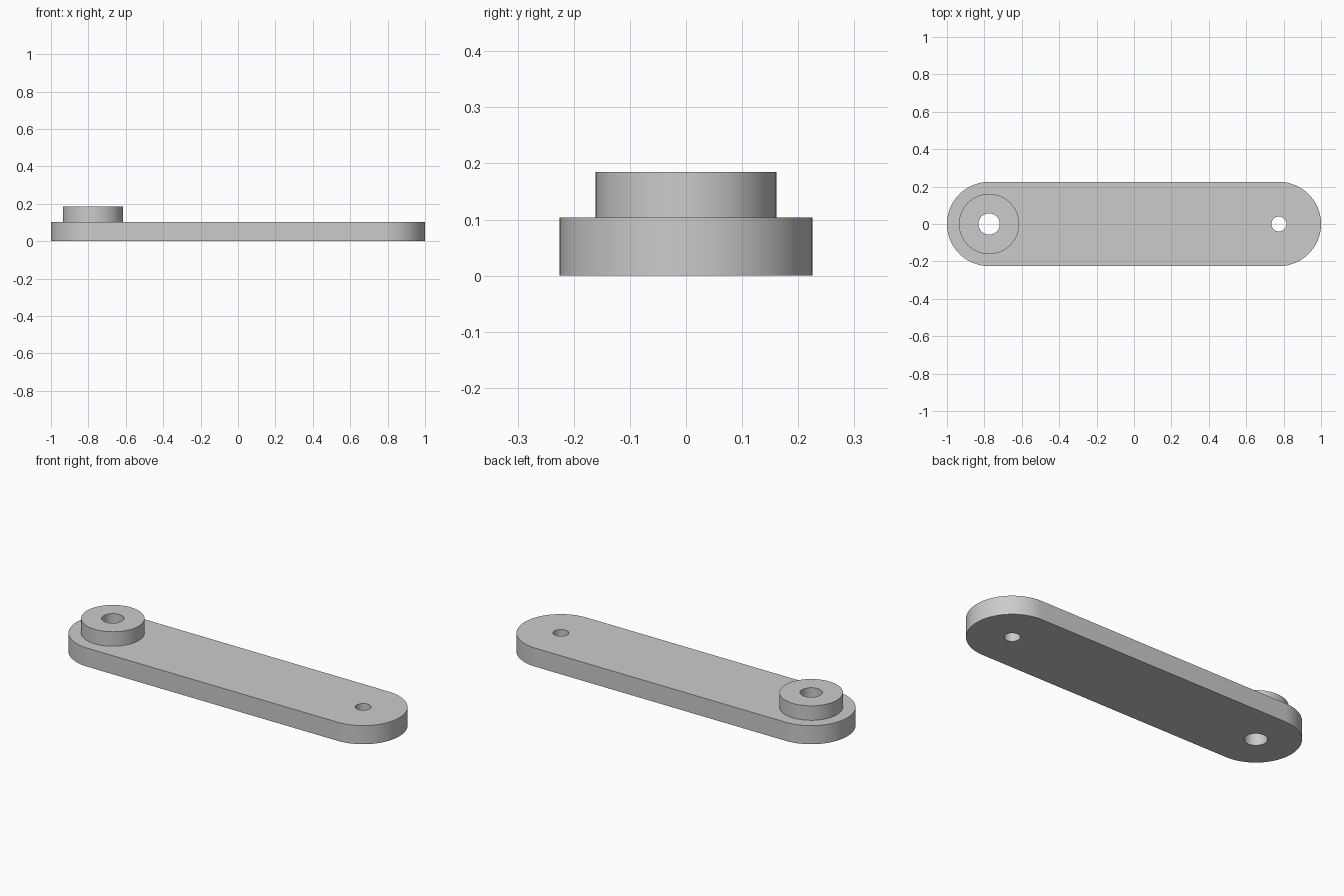
import bpy, bmesh
from math import cos, sin, pi

cube = bpy.data.objects.get("Cube")
if cube:
    bpy.data.objects.remove(cube, do_unlink=True)

ARM_TOP, BOSS_TOP = 0.104, 0.185
PIVOT_X = 0.775            # both hole centres, mirrored about x = 0
END_R, BOSS_R = 0.225, 0.161
BORE_R, PIN_R = 0.057, 0.04

grey = bpy.data.materials.new("plain grey")
grey.use_nodes = True
grey.diffuse_color = (0.6, 0.6, 0.6, 1)
grey.node_tree.nodes["Principled BSDF"].inputs["Base Color"].default_value = (0.6, 0.6, 0.6, 1)


def arc(cx, r, start, sweep, steps):
    return [(cx + r * cos(start + sweep * i / steps), r * sin(start + sweep * i / steps))
            for i in range(steps + 1)]


def circle(cx, r, steps=64):
    return arc(cx, r, 0, 2 * pi, steps)[:-1]


def plate(name, loops, z0, z1):
    """Extrude an outline, with holes, from z0 up to z1."""
    bm = bmesh.new()
    edges = []
    for loop in loops:
        verts = [bm.verts.new((x, y, z0)) for x, y in loop]
        edges += [bm.edges.new((a, b)) for a, b in zip(verts, verts[1:] + verts[:1])]
    bmesh.ops.triangle_fill(bm, edges=edges, use_beauty=True)
    grown = bmesh.ops.extrude_face_region(bm, geom=bm.faces[:], use_keep_orig=True)["geom"]
    bmesh.ops.translate(bm, vec=(0, 0, z1 - z0),
                        verts=[g for g in grown if isinstance(g, bmesh.types.BMVert)])
    bmesh.ops.recalc_face_normals(bm, faces=bm.faces[:])
    mesh = bpy.data.meshes.new(name)
    bm.to_mesh(mesh)
    bm.free()
    mesh.materials.append(grey)
    obj = bpy.data.objects.new(name, mesh)
    bpy.context.collection.objects.link(obj)
    bpy.ops.object.select_all(action="DESELECT")
    obj.select_set(True)
    bpy.context.view_layer.objects.active = obj
    bpy.ops.object.shade_smooth_by_angle(angle=pi / 6)
    return obj


# Round-ended arm with a hole at each end
outline = arc(PIVOT_X, END_R, -pi / 2, pi, 48) + arc(-PIVOT_X, END_R, pi / 2, pi, 48)
plate("arm", [outline, circle(-PIVOT_X, BORE_R), circle(PIVOT_X, PIN_R)], 0, ARM_TOP)

# Raised boss round the larger hole
plate("boss", [circle(-PIVOT_X, BOSS_R), circle(-PIVOT_X, BORE_R)], ARM_TOP, BOSS_TOP)
